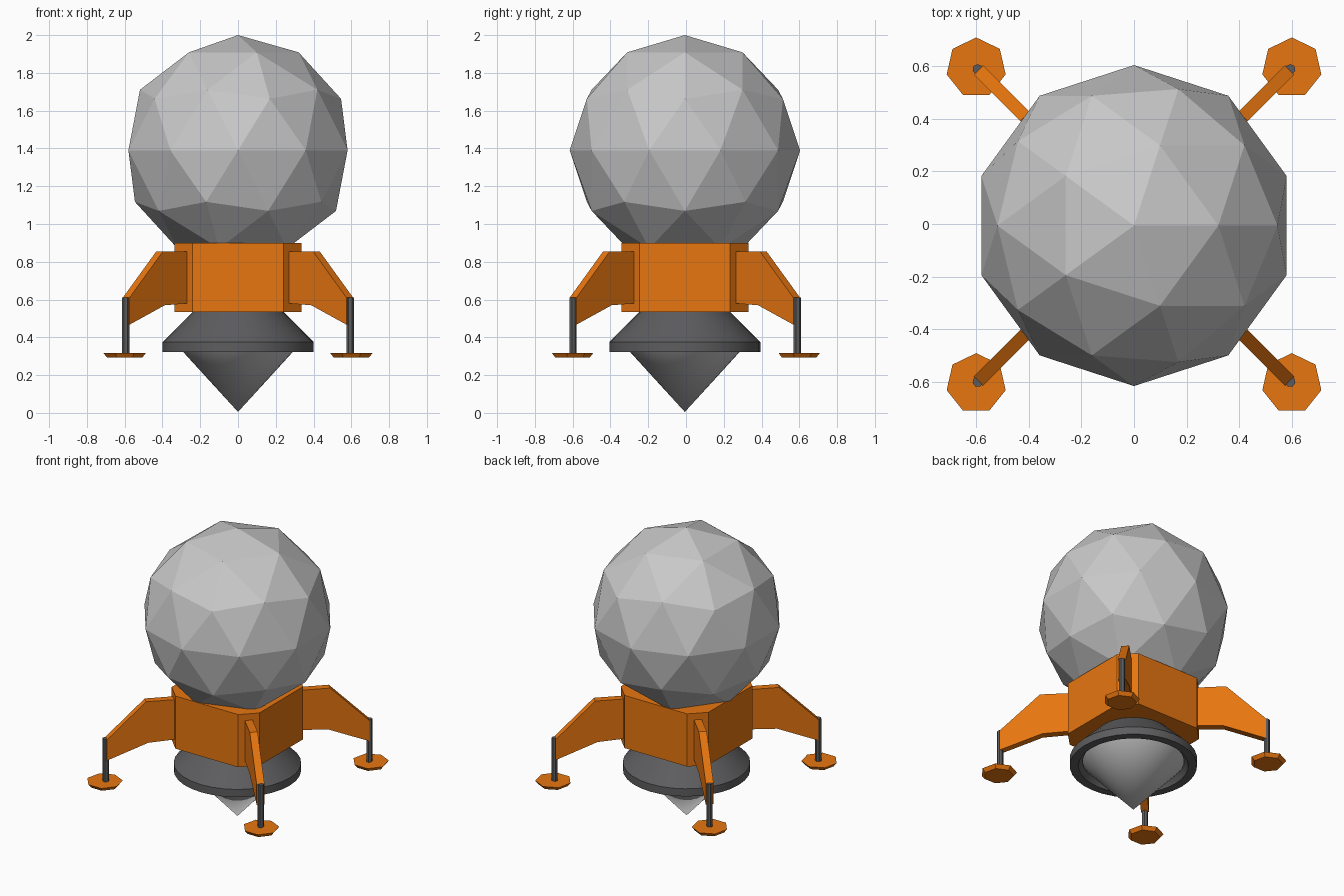
import bpy, bmesh, math
from mathutils import Vector

if "Cube" in bpy.data.objects:
    bpy.data.objects.remove(bpy.data.objects["Cube"])

CY = -0.006  # shared centre in y


def material(name, rgb):
    m = bpy.data.materials.new(name)
    m.diffuse_color = (*rgb, 1)
    m.use_nodes = True
    m.node_tree.nodes["Principled BSDF"].inputs["Base Color"].default_value = m.diffuse_color
    return m


GREY = material("light grey", (0.58, 0.58, 0.58))
ORANGE = material("orange", (0.80, 0.18, 0.005))
DARK = material("dark grey", (0.11, 0.11, 0.115))


def finish(bm, name, mat, loc=(0, CY, 0)):
    bmesh.ops.recalc_face_normals(bm, faces=bm.faces)
    mesh = bpy.data.meshes.new(name)
    bm.to_mesh(mesh)
    bm.free()
    mesh.materials.append(mat)
    ob = bpy.data.objects.new(name, mesh)
    ob.location = loc
    bpy.context.collection.objects.link(ob)
    return ob


def prism(name, mat, points, offset):
    """Extrude a flat outline along an offset vector."""
    bm = bmesh.new()
    face = bm.faces.new([bm.verts.new(p) for p in points])
    geo = bmesh.ops.extrude_face_region(bm, geom=[face])["geom"]
    verts = [v for v in geo if isinstance(v, bmesh.types.BMVert)]
    bmesh.ops.translate(bm, verts=verts, vec=offset)
    return finish(bm, name, mat)


def lathe(name, mat, profile, steps=32):
    """Spin an (r, z) profile around z, with smooth shading."""
    bm = bmesh.new()
    vs = [bm.verts.new((r, 0, z)) for r, z in profile]
    es = [bm.edges.new(p) for p in zip(vs, vs[1:])]
    bmesh.ops.spin(bm, geom=vs + es, cent=(0, 0, 0), axis=(0, 0, 1),
                   angle=math.tau, steps=steps)
    bmesh.ops.remove_doubles(bm, verts=bm.verts, dist=1e-5)
    ob = finish(bm, name, mat)
    bpy.ops.object.select_all(action='DESELECT')
    ob.select_set(True)
    bpy.context.view_layer.objects.active = ob
    bpy.ops.object.shade_smooth_by_angle(angle=math.radians(30))
    return ob


def drum(name, mat, sides, r_low, r_top, z0, z1, x, y):
    """Low-sided (tapered) cylinder with one corner towards +y."""
    bm = bmesh.new()
    bmesh.ops.create_cone(bm, cap_ends=True, segments=sides, radius1=r_low,
                          radius2=r_top, depth=z1 - z0)
    # turn so that one corner points exactly to +y
    v = next(iter(bm.verts)).co
    turn = math.pi / 2 - math.atan2(v.y, v.x)
    for w in bm.verts:
        c, s = math.cos(turn), math.sin(turn)
        w.co = Vector((w.co.x * c - w.co.y * s, w.co.x * s + w.co.y * c, w.co.z))
    return finish(bm, name, mat, (x, y + CY, (z0 + z1) / 2))


# Faceted crew sphere
bm = bmesh.new()
bmesh.ops.create_icosphere(bm, subdivisions=2, radius=0.61)
finish(bm, "cabin_sphere", GREY, (0, CY, 1.39))

# Square body with cut corners
H, C = 0.336, 0.24
outline = [(C, -H), (H, -C), (H, C), (C, H), (-C, H), (-H, C), (-H, -C), (-C, -H)]
prism("body", ORANGE, [(x, y, 0.535) for x, y in outline], (0, 0, 0.365))

# Hollow engine bell and the cone below it
lathe("engine_bell", DARK, [(0, 0.54), (0.235, 0.54), (0.4, 0.375), (0.4, 0.322),
                            (0.345, 0.322), (0.33, 0.36), (0.18, 0.50), (0, 0.50)])
lathe("exhaust_cone", GREY, [(0, 0.005), (0.32, 0.355), (0, 0.37)])

# Four diagonal legs: bracket plate, strut and foot pad
BRACKET = [(0.25, 0.855), (0.415, 0.855), (0.592, 0.61), (0.592, 0.467),
           (0.405, 0.57), (0.25, 0.582)]
T = 0.05
for side, sx in (("right", 1), ("left", -1)):
    for end, sy in (("front", -1), ("back", 1)):
        tag = f"{end}_{side}"
        n = Vector((sy, -sx, 0)).normalized() * T
        pts = [Vector((sx * u, sy * u, z)) - n / 2 for u, z in BRACKET]
        prism(tag + "_leg_bracket", ORANGE, pts, n)
        drum(tag + "_leg_strut", DARK, 7, 0.02, 0.02, 0.31, 0.612, sx * 0.594, sy * 0.594)
        drum(tag + "_foot_pad", ORANGE, 7, 0.095, 0.115, 0.292, 0.317, sx * 0.6, sy * 0.6)
